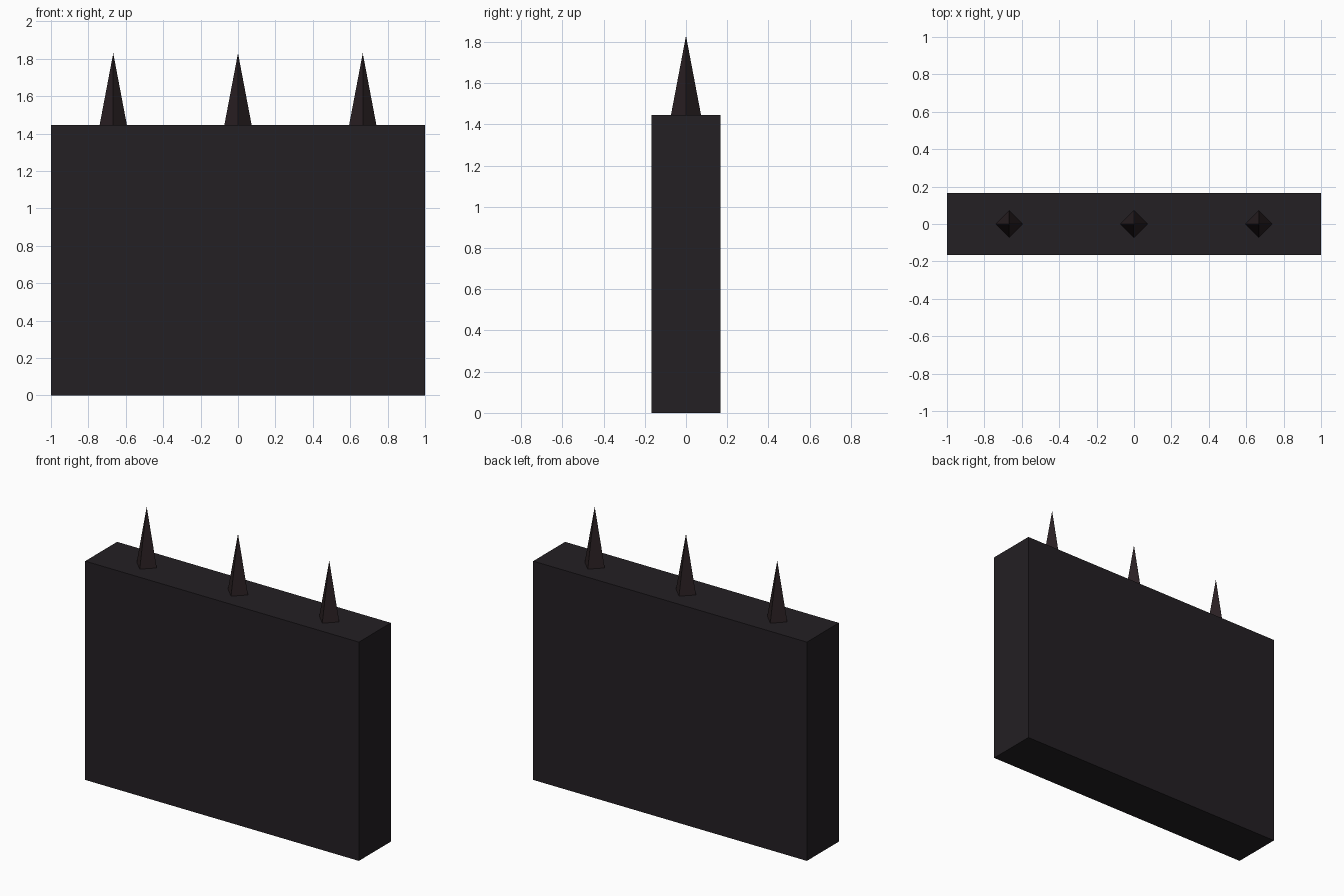
import bpy

if "Cube" in bpy.data.objects:
    bpy.data.objects.remove(bpy.data.objects["Cube"])

WALL_TOP = 1.445
SPIKE_HEIGHT = 0.385


def material(name, color):
    mat = bpy.data.materials.new(name)
    mat.diffuse_color = color
    mat.use_nodes = True
    mat.node_tree.nodes["Principled BSDF"].inputs["Base Color"].default_value = mat.diffuse_color
    return mat


wall_mat = material("dark_stone", (0.017, 0.014, 0.017, 1))
spike_mat = material("dark_iron", (0.022, 0.014, 0.016, 1))

# Wall slab
bpy.ops.mesh.primitive_cube_add(size=1, location=(0, 0, WALL_TOP / 2))
wall = bpy.context.object
wall.name = "wall"
wall.scale = (2, 0.333, WALL_TOP)
bpy.ops.object.transform_apply(location=False, rotation=False, scale=True)
wall.data.materials.append(wall_mat)

# Row of four-sided spikes, corners pointing along x and y
for i in range(3):
    bpy.ops.mesh.primitive_cone_add(
        vertices=4, radius1=0.073, radius2=0, depth=SPIKE_HEIGHT,
        location=((i - 1) * 0.667, 0, WALL_TOP + SPIKE_HEIGHT / 2))
    spike = bpy.context.object
    spike.name = f"spike_{i + 1}"
    spike.data.materials.append(spike_mat)
